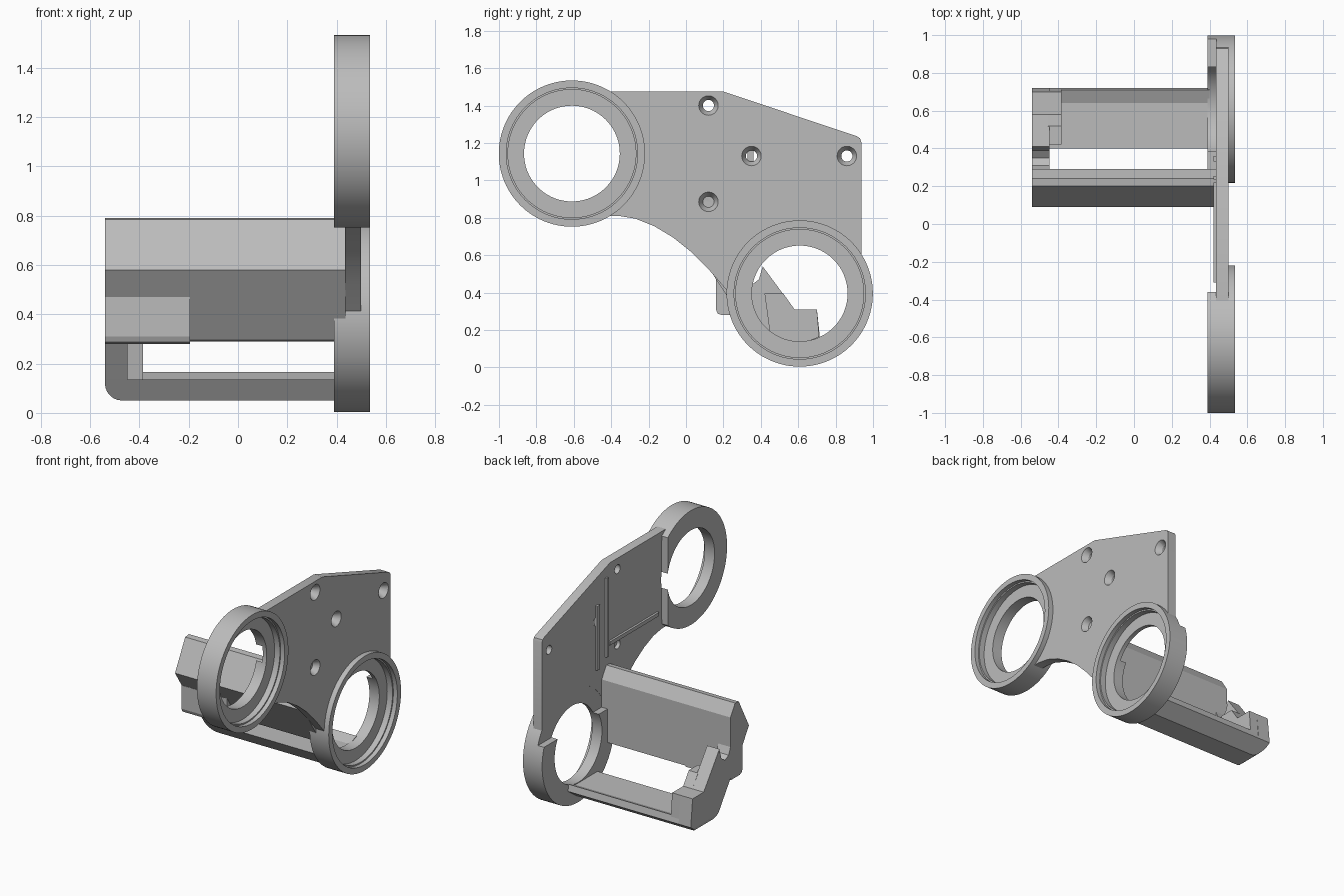
import bpy, bmesh
from math import cos, sin, pi, radians
from mathutils import Vector, Matrix

old = bpy.data.objects.get("Cube")
if old:
    bpy.data.objects.remove(old)

grey = bpy.data.materials.new("mid_grey")
grey.use_nodes = True
grey.diffuse_color = (0.5, 0.5, 0.5, 1)
grey.node_tree.nodes["Principled BSDF"].inputs["Base Color"].default_value = (0.5, 0.5, 0.5, 1)


def finish(bm, name):
    bmesh.ops.recalc_face_normals(bm, faces=bm.faces)
    mesh = bpy.data.meshes.new(name)
    bm.to_mesh(mesh)
    bm.free()
    mesh.materials.append(grey)
    obj = bpy.data.objects.new(name, mesh)
    bpy.context.collection.objects.link(obj)
    return obj


def prism(name, outline, lo, hi, axis="x"):
    """Extrude a (y, z) outline along x, or an (x, z) outline along y."""
    bm = bmesh.new()
    pts = [(lo, a, b) if axis == "x" else (a, lo, b) for a, b in outline]
    face = bm.faces.new([bm.verts.new(p) for p in pts])
    step = Vector((hi - lo, 0, 0) if axis == "x" else (0, hi - lo, 0))
    ext = bmesh.ops.extrude_face_region(bm, geom=[face])
    bmesh.ops.translate(bm, vec=step, verts=[v for v in ext["geom"] if isinstance(v, bmesh.types.BMVert)])
    return finish(bm, name)


def box(name, x, y, z):
    return prism(name, [(y[0], z[0]), (y[1], z[0]), (y[1], z[1]), (y[0], z[1])], *x)


def disc(name, y, z, r1, r2, lo, hi, sides=64):
    """Cylinder or cone along x."""
    bm = bmesh.new()
    place = Matrix.Translation(((lo + hi) / 2, y, z)) @ Matrix.Rotation(pi / 2, 4, "Y")
    bmesh.ops.create_cone(bm, cap_ends=True, segments=sides, radius1=r1, radius2=r2,
                          depth=hi - lo, matrix=place)
    return finish(bm, name)


def lathe(name, profile, y, z, sides=96):
    """Closed (radius, x) profile turned round an x axis."""
    bm = bmesh.new()
    loops = []
    for i in range(sides):
        a = 2 * pi * i / sides
        loops.append([bm.verts.new((x, y + r * cos(a), z + r * sin(a))) for r, x in profile])
    n = len(profile)
    for i in range(sides):
        p, q = loops[i], loops[(i + 1) % sides]
        for j in range(n):
            k = (j + 1) % n
            bm.faces.new((p[j], p[k], q[k], q[j]))
    return finish(bm, name)


def cut(obj, cutters):
    for c in cutters:
        bpy.context.view_layer.objects.active = obj
        mod = obj.modifiers.new("cut", "BOOLEAN")
        mod.operation, mod.solver, mod.object = "DIFFERENCE", "EXACT", c
        bpy.ops.object.modifier_apply(modifier=mod.name)


def drop(cutters):
    for c in cutters:
        bpy.data.objects.remove(c)


RINGS = {"front_ring": (-0.61, 1.143), "rear_ring": (0.608, 0.395)}
SCREWS = [(0.12, 1.40), (0.35, 1.13), (0.86, 1.13), (0.12, 0.885)]

# Mounting plate with a swept lower edge
plate = prism("mounting_plate", [
    (-0.61, 1.475), (0.20, 1.475), (0.915, 1.235), (0.93, 1.225), (0.937, 1.205), (0.937, 0.45),
    (0.608, 0.395), (0.22, 0.41), (0.12, 0.525), (0.03, 0.615), (-0.07, 0.695), (-0.17, 0.755),
    (-0.27, 0.795), (-0.36, 0.81), (-0.45, 0.81), (-0.61, 1.0)], 0.435, 0.50)
cutters = [disc("ring_cutter", y, z, 0.37, 0.37, 0.3, 0.6) for y, z in RINGS.values()]
for y, z in SCREWS:
    cutters.append(disc("screw_cutter", y, z, 0.03, 0.03, 0.3, 0.6, 24))
    cutters.append(disc("sink_cutter", y, z, 0.03, 0.055, 0.46, 0.505, 24))
cut(plate, cutters)
drop(cutters)

# Stepped bearing rings, thinned behind where they meet the plate
ring_profile = [(0.256, 0.39), (0.391, 0.39), (0.391, 0.535), (0.351, 0.535),
                (0.351, 0.505), (0.342, 0.505), (0.342, 0.465), (0.256, 0.465)]
parts = [plate]
for name, (y, z) in RINGS.items():
    ring = lathe(name, ring_profile, y, z)
    if name == "front_ring":
        relief = box("relief", (0.3, 0.436), (-0.36, 0.2), (0.6, 1.7))
    else:
        relief = box("relief", (0.3, 0.436), (0.1, 1.2), (0.52, 1.0))
    cut(ring, [relief])
    drop([relief])
    parts.append(ring)

# Raised ribs on the inner side of the plate
box("long_rib", (0.42, 0.44), (0.235, 0.255), (0.85, 1.39))
box("short_rib", (0.42, 0.44), (0.33, 0.36), (0.80, 1.24))
box("cross_rib", (0.42, 0.44), (-0.31, 0.22), (0.92, 0.945))

# Upper wall of the cradle
prism("cradle_wall", [(0.09, 0.58), (0.20, 0.785), (0.24, 0.79), (0.29, 0.71),
                      (0.29, 0.29), (0.275, 0.295)], -0.54, 0.437)

# Side tab with a rounded lower corner
prism("side_tab", [(0.16, 0.47), (0.16, 0.31), (0.17, 0.287), (0.19, 0.28),
                   (0.285, 0.28), (0.285, 0.47)], -0.54, -0.195)

# Lower bar and end web, rounded at the far lower end
bar = prism("lower_bar", [(0.40, 0.135), (0.46, 0.05), (0.62, 0.05), (0.72, 0.12),
                          (0.71, 0.165), (0.64, 0.135)], -0.54, 0.40)
web = prism("end_web", [(0.24, 0.365), (0.46, 0.05), (0.62, 0.05), (0.72, 0.12), (0.70, 0.31),
                        (0.58, 0.31), (0.41, 0.54), (0.39, 0.47), (0.35, 0.44), (0.31, 0.46),
                        (0.285, 0.52), (0.24, 0.5)], -0.54, -0.448)
arc = [(-0.47 + 0.07 * cos(radians(a)), 0.12 + 0.07 * sin(radians(a))) for a in range(180, 271, 15)]
corner = prism("corner_cutter", arc + [(-0.47, 0.0), (-0.6, 0.0), (-0.6, 0.12)], 0.2, 0.9, "y")
cut(bar, [corner])
cut(web, [corner])
drop([corner])

# Inner step of the web
prism("web_step", [(0.42, 0.395), (0.52, 0.395), (0.58, 0.31), (0.70, 0.31), (0.715, 0.125),
                   (0.62, 0.10), (0.46, 0.10)], -0.455, -0.385)

# Smooth the round parts
bpy.ops.object.select_all(action="DESELECT")
for obj in parts:
    obj.select_set(True)
    bpy.context.view_layer.objects.active = obj
bpy.ops.object.shade_smooth_by_angle(angle=radians(25))
